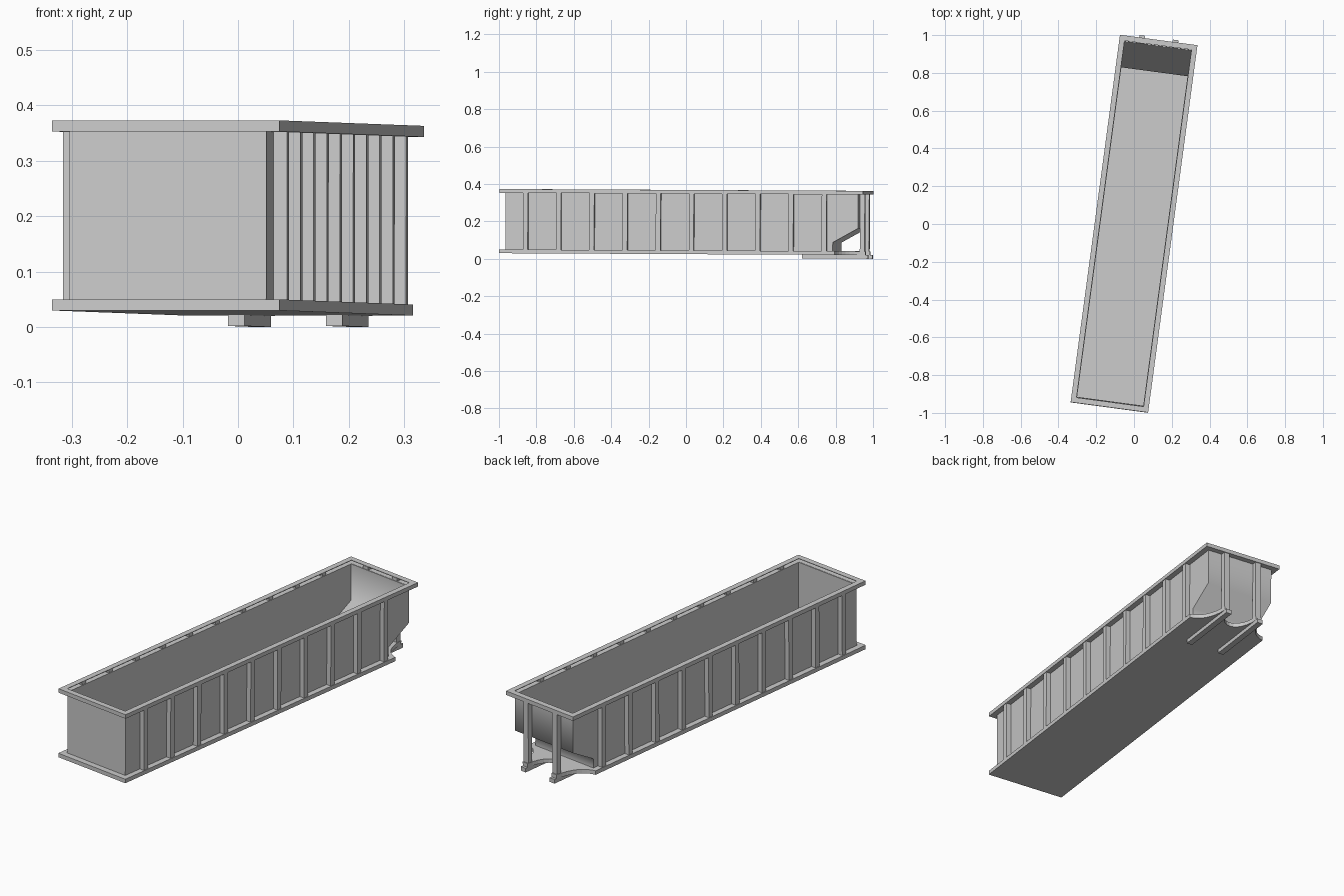
import bpy, bmesh, math
from mathutils import Matrix, Vector

if "Cube" in bpy.data.objects:
    bpy.data.objects.remove(bpy.data.objects["Cube"])

# Whole model is yawed and very slightly pitched
POSE = Matrix.Rotation(math.radians(-7.65), 4, 'Z') @ Matrix.Rotation(math.radians(-0.29), 4, 'X')

steel = bpy.data.materials.new("dark_grey_steel")
steel.diffuse_color = (0.58, 0.58, 0.58, 1)
steel.use_nodes = True
steel.node_tree.nodes["Principled BSDF"].inputs["Base Color"].default_value = steel.diffuse_color


def finish(name, bm):
    bmesh.ops.recalc_face_normals(bm, faces=bm.faces)
    me = bpy.data.meshes.new(name)
    bm.to_mesh(me)
    bm.free()
    me.materials.append(steel)
    ob = bpy.data.objects.new(name, me)
    ob.matrix_world = POSE
    bpy.context.collection.objects.link(ob)
    return ob


def box(name, x0, x1, y0, y1, z0, z1):
    bm = bmesh.new()
    size = Vector((x1 - x0, y1 - y0, z1 - z0))
    mid = Vector((x0 + x1, y0 + y1, z0 + z1)) / 2
    bmesh.ops.create_cube(bm, size=1, matrix=Matrix.Translation(mid) @ Matrix.Diagonal(size).to_4x4())
    return finish(name, bm)


def plate(name, outline, z0, z1):
    bm = bmesh.new()
    face = bm.faces.new([bm.verts.new((x, y, z0)) for x, y in outline])
    new = bmesh.ops.extrude_face_region(bm, geom=[face])['geom']
    bmesh.ops.translate(bm, vec=(0, 0, z1 - z0), verts=[v for v in new if isinstance(v, bmesh.types.BMVert)])
    return finish(name, bm)


def frame(name, hx, hy, section):
    """Rectangular frame; section points are (inset from outer edge, height)."""
    bm = bmesh.new()
    corners = [(-1, -1), (1, -1), (1, 1), (-1, 1)]
    loops = [[bm.verts.new((sx * (hx - d), sy * (hy - d), z)) for sx, sy in corners] for d, z in section]
    for i in range(len(loops)):
        p, q = loops[i], loops[(i + 1) % len(loops)]
        for j in range(4):
            k = (j + 1) % 4
            bm.faces.new((p[j], p[k], q[k], q[j]))
    return finish(name, bm)


# Open tub: side profile (length, height) swept across the width
W = 0.178
profile = [(-0.95, 0.351), (-0.95, 0.045), (0.814, 0.045), (0.814, 0.092), (0.95, 0.168), (0.95, 0.351)]
bm = bmesh.new()
left, right = [[bm.verts.new((x, y, z)) for y, z in profile] for x in (-W, W)]
bm.faces.new(left)
bm.faces.new(right)
for i in range(len(profile) - 1):
    bm.faces.new((left[i], left[i + 1], right[i + 1], right[i]))
tub = finish("tub", bm)
solid = tub.modifiers.new("wall_thickness", 'SOLIDIFY')
solid.thickness = 0.004
solid.offset = 0
# Apply the thickness first so only the sloped rear corner shades smooth
bpy.context.view_layer.objects.active = tub
tub.select_set(True)
bpy.ops.object.modifier_apply(modifier=solid.name)
bpy.ops.object.shade_smooth_by_angle(angle=math.radians(70))

# Top rim: a channel open towards the inside
frame("top_rim", 0.207, 0.981, [(0, 0.348), (0, 0.368), (0.028, 0.368), (0.028, 0.365),
                                (0.003, 0.365), (0.003, 0.351), (0.028, 0.351), (0.028, 0.348)])

# Base plate with scalloped tail reaching out to the skid rails
P0, P1, P2 = Vector((0.207, 0.83)), Vector((0.118, 0.85)), Vector((0.104, 0.982))
side = []
for i in range(9):
    t = i / 8
    p = P0 * (1 - t) ** 2 + P1 * 2 * t * (1 - t) + P2 * t * t
    side.append((p.x, p.y))
notch = [(0.074 * math.cos(math.pi * i / 12), 0.982 - 0.12 * math.sin(math.pi * i / 12)) for i in range(13)]
outline = [(-0.207, -0.981), (0.207, -0.981)] + side + notch + [(-x, y) for x, y in reversed(side)]
plate("base_plate", outline, 0.025, 0.045)

for s, tag in ((-1, "left"), (1, "right")):
    # Side ribs, running up into the rim channel
    for i in range(10):
        y = -0.84 + i * 0.179
        xs = sorted((s * 0.179, s * 0.204))
        box(f"{tag}_rib_{i + 1}", *xs, y - 0.013, y + 0.013, 0.044, 0.366)
    # Skid rail and rear post
    x = s * 0.089
    box(f"{tag}_skid_rail", x - 0.015, x + 0.015, 0.64, 0.995, 0.0052, 0.026)
    box(f"{tag}_rear_post", x - 0.015, x + 0.015, 0.951, 0.977, 0.026, 0.366)
